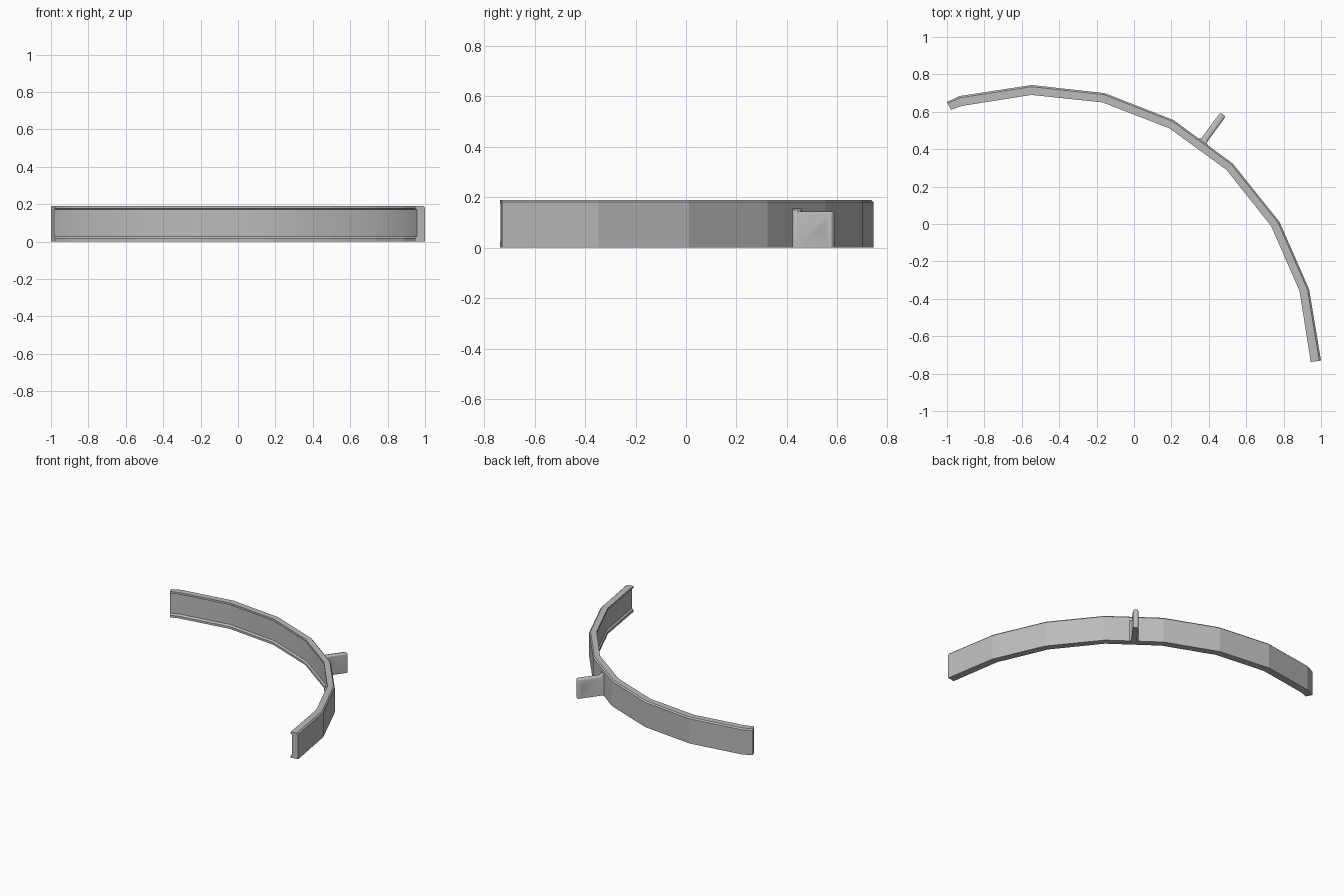
import bpy, bmesh, math
from mathutils import Vector, Matrix

cube = bpy.data.objects.get("Cube")
if cube:
    bpy.data.objects.remove(cube, do_unlink=True)

grey = bpy.data.materials.new("plain grey")
grey.use_nodes = True
grey.diffuse_color = (0.5, 0.5, 0.5, 1)
grey.node_tree.nodes["Principled BSDF"].inputs["Base Color"].default_value = grey.diffuse_color


def loft(rings):
    """Capped skin through closed rings of equal length."""
    bm = bmesh.new()
    rows = [[bm.verts.new(p) for p in ring] for ring in rings]
    n = len(rows[0])
    for a, b in zip(rows, rows[1:]):
        for i in range(n):
            j = (i + 1) % n
            bm.faces.new((a[i], a[j], b[j], b[i]))
    bm.faces.new(rows[0])
    bm.faces.new(rows[-1])
    bmesh.ops.recalc_face_normals(bm, faces=bm.faces)
    return bm


def make_object(name, bm):
    mesh = bpy.data.meshes.new(name)
    bm.to_mesh(mesh)
    bm.free()
    mesh.materials.append(grey)
    obj = bpy.data.objects.new(name, mesh)
    bpy.context.collection.objects.link(obj)
    return obj


# Curved band: a shallow channel section swept along a faceted arc
HEIGHT = 0.19
outer = [(-1, .652), (-.933, .684), (-.548, .743), (-.158, .70), (.211, .556),
         (.527, .324), (.778, .011), (.936, -.348), (1, -.73)]
inner = [(-.979, .61), (-.922, .631), (-.548, .69), (-.168, .65), (.19, .511),
         (.495, .289), (.733, -.011), (.885, -.358), (.945, -.738)]
# (share of thickness from the outside, height)
section = [(0, 0), (1, 0), (1, .016), (.8, .027), (.8, .171), (1, .176),
           (1, HEIGHT), (.17, HEIGHT), (0, HEIGHT - .009)]
rings = []
for o, i in zip(outer, inner):
    o, i = Vector(o), Vector(i)
    rings.append([(*o.lerp(i, t), z) for t, z in section])
bm = loft(rings)
# The recessed inner wall is smooth, the rest is faceted
bm.faces.ensure_lookup_table()
for k in range(len(outer) - 1):
    bm.faces[k * len(section) + 3].smooth = True
make_object("curved_band", bm)

# Mounting tab: a plate standing out of the band with a flared root
LENGTH, HALF, TOP, ROOT = 0.18, 0.018, 0.143, 0.016
a, b = Vector(outer[4]), Vector(outer[5])
along = (b - a).normalized()
out = Vector((-along.y, along.x))
base = a.lerp(b, 0.5)
frame = Matrix(((out.x, along.x, 0, base.x), (out.y, along.y, 0, base.y),
                (0, 0, 1, 0), (0, 0, 0, 1)))
stations = [(-.02, .012), (0, .012), (.005, .005), (ROOT, 0), (LENGTH, 0)]
bm = loft([[(u, -HALF - f, 0), (u, HALF + f, 0), (u, HALF + f, TOP + f),
            (u, -HALF - f, TOP + f)] for u, f in stations])
# Round the free edges, keeping the underside sharp
edges = [e for e in bm.edges
         if min(v.co.x for v in e.verts) > ROOT + .01 and max(v.co.z for v in e.verts) > .01]
edges += [e for e in bm.edges
          if min(v.co.z for v in e.verts) > TOP - .01
          and max(v.co.x for v in e.verts) > LENGTH - .01
          and min(v.co.x for v in e.verts) < ROOT + .01]
bmesh.ops.bevel(bm, geom=edges, offset=.011, segments=3, profile=.5, affect='EDGES')
bm.transform(frame)
tab = make_object("mounting_tab", bm)

# Bolt hole through the tab
bm = bmesh.new()
bmesh.ops.create_cone(bm, cap_ends=True, segments=24, radius1=.021, radius2=.021, depth=.2)
bm.transform(frame @ Matrix.Translation((.135, 0, .072)) @ Matrix.Rotation(math.pi / 2, 4, 'X'))
cutter = make_object("hole_cutter", bm)
cutter.hide_render = True
cut = tab.modifiers.new("bolt_hole", 'BOOLEAN')
cut.operation, cut.object, cut.solver = 'DIFFERENCE', cutter, 'EXACT'
bpy.ops.object.select_all(action='DESELECT')
bpy.context.view_layer.objects.active = tab
tab.select_set(True)
bpy.ops.object.modifier_apply(modifier=cut.name)
bpy.data.objects.remove(cutter, do_unlink=True)
bpy.ops.object.shade_smooth_by_angle(angle=math.radians(40))
